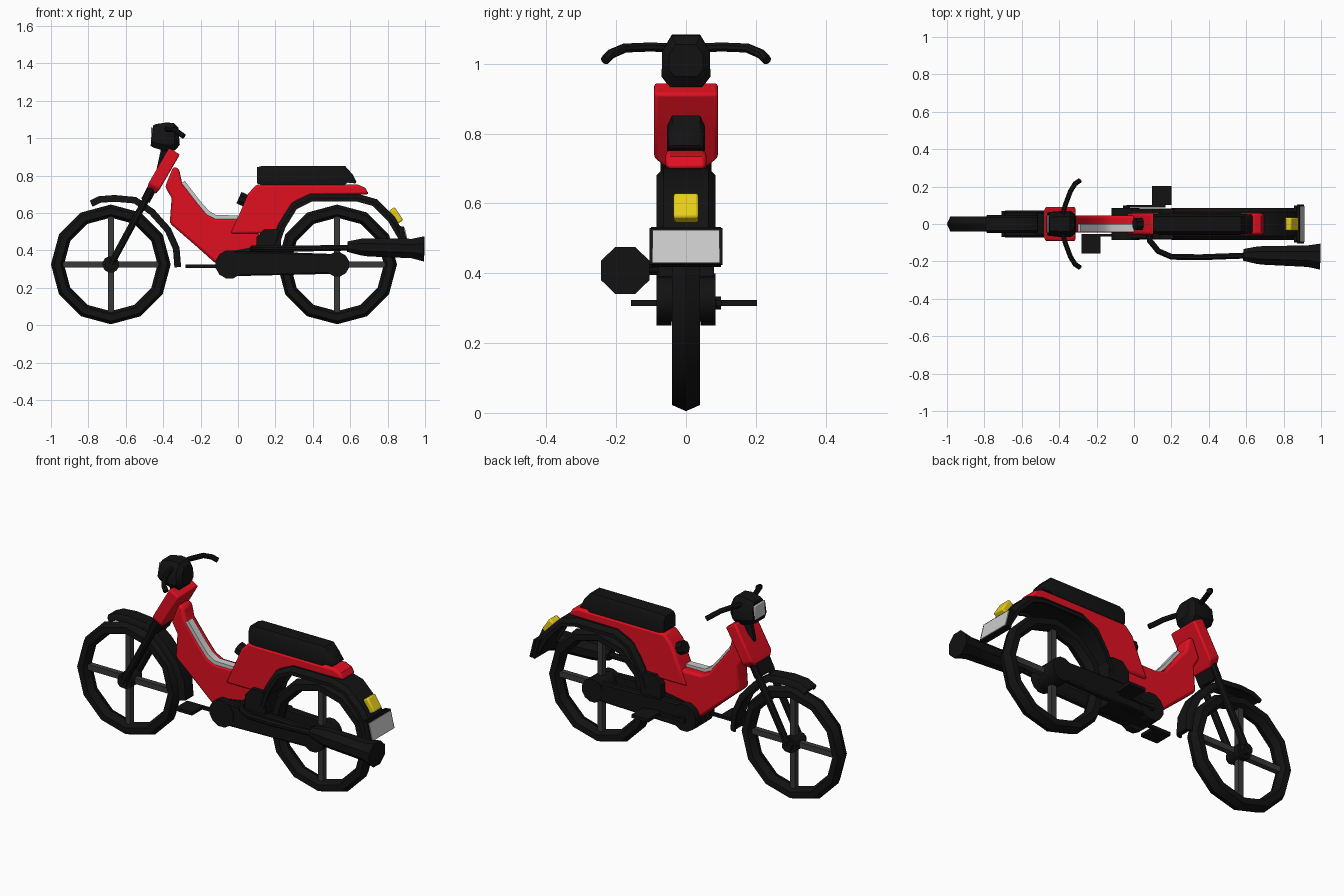
import bpy, bmesh, math
from mathutils import Vector

if "Cube" in bpy.data.objects:
    bpy.data.objects.remove(bpy.data.objects["Cube"])

X, Y, Z = Vector((1, 0, 0)), Vector((0, 1, 0)), Vector((0, 0, 1))


def material(name, rgb):
    m = bpy.data.materials.new(name)
    m.diffuse_color = (*rgb, 1)
    m.use_nodes = True
    m.node_tree.nodes["Principled BSDF"].inputs["Base Color"].default_value = m.diffuse_color
    return m


BLACK = material("black", (0.006, 0.006, 0.006))
RED = material("red", (0.75, 0.005, 0.015))
YELLOW = material("yellow", (0.8, 0.62, 0.01))
DARK = material("dark_metal", (0.04, 0.04, 0.04))


def finish(name, bm, mat, bevel=0, segments=2):
    bmesh.ops.recalc_face_normals(bm, faces=bm.faces)
    me = bpy.data.meshes.new(name)
    bm.to_mesh(me)
    bm.free()
    ob = bpy.data.objects.new(name, me)
    bpy.context.collection.objects.link(ob)
    if mat:
        me.materials.append(mat)
    if bevel:
        b = ob.modifiers.new("bevel", "BEVEL")
        b.width, b.segments, b.limit_method = bevel, segments, "ANGLE"
        b.angle_limit = math.radians(40)
    return ob


def circle(r, n=10):
    return [(r * math.cos(2 * math.pi * (i + .5) / n), r * math.sin(2 * math.pi * (i + .5) / n)) for i in range(n)]


def rect(w, h):
    return [(-w, -h), (w, -h), (w, h), (-w, h)]


def loft(name, path, section, mat, scales=None, ref=Y, bevel=0):
    """Sweep a closed section along a path; u follows ref, v = tangent x u."""
    bm = bmesh.new()
    path = [Vector(p) for p in path]
    rings = []
    for i, p in enumerate(path):
        t = (path[min(i + 1, len(path) - 1)] - path[max(i - 1, 0)]).normalized()
        u = (ref - t * ref.dot(t)).normalized()
        v = t.cross(u)
        su, sv = scales[i] if scales else (1, 1)
        rings.append([bm.verts.new(p + u * a * su + v * b * sv) for a, b in section])
    n = len(section)
    for r, s in zip(rings, rings[1:]):
        for k in range(n):
            bm.faces.new((r[k], r[(k + 1) % n], s[(k + 1) % n], s[k]))
    bm.faces.new(rings[0])
    bm.faces.new(rings[-1])
    return finish(name, bm, mat, bevel)


def plate(name, pts, y0, y1, mat, bevel=0, segments=2):
    """Extrude a side profile (x, z) across y."""
    bm = bmesh.new()
    f = bm.faces.new([bm.verts.new((x, y0, z)) for x, z in pts])
    ext = bmesh.ops.extrude_face_region(bm, geom=[f])["geom"]
    bmesh.ops.translate(bm, vec=(0, y1 - y0, 0), verts=[g for g in ext if isinstance(g, bmesh.types.BMVert)])
    return finish(name, bm, mat, bevel, segments)


def side(pts, y=0):
    return [(x, y, z) for x, z in pts]


def disc(name, x, z, y0, y1, r, mat, n=12):
    return loft(name, [(x, y0, z), (x, y1, z)], circle(r, n), mat, ref=X)


def channel(w, d, t):
    """U-shaped mudguard section with chamfered shoulders."""
    return [(-w, -d), (-w, 0), (-w * .75, t), (w * .75, t), (w, 0), (w, -d),
            (w - .012, -d), (w - .012, -.005), (-w + .012, -.005), (-w + .012, -d)]


# wheels
for tag, cx, hub in (("front", -.68, .045), ("rear", .53, .065)):
    bpy.ops.mesh.primitive_torus_add(location=(cx, 0, .325), rotation=(math.pi / 2, 0, 0), major_segments=12,
                                     minor_segments=6, major_radius=.285, minor_radius=.035)
    tyre = bpy.context.object
    tyre.name = tag + "_tyre"
    tyre.scale.z = 1.32
    tyre.data.materials.append(BLACK)
    loft(tag + "_spokes_level", [(cx - .262, 0, .325), (cx + .262, 0, .325)], rect(.015, .016), DARK)
    loft(tag + "_spokes_upright", [(cx, 0, .063), (cx, 0, .587)], rect(.015, .016), DARK)
    disc(tag + "_hub", cx, .325, -.045, .045, hub, BLACK)

# mudguards
loft("front_mudguard", side([(-.785, .65), (-.74, .672), (-.66, .678), (-.55, .668), (-.46, .605),
                             (-.375, .51), (-.33, .41), (-.322, .31)]), channel(.048, .018, .018), BLACK)
loft("rear_mudguard", side([(.2, .43), (.235, .53), (.3, .635), (.39, .68), (.64, .68), (.73, .655),
                            (.82, .565), (.885, .455)]), channel(.085, .02, .022), BLACK)

# front fork, crown and steering neck
for s in (-1, 1):
    loft("fork_leg", [(-.68, s * .055, .325), (-.45, s * .055, .75)], circle(.02, 8), BLACK)
    disc("fork_nut", -.68, .325, s * .045, s * .07, .03, BLACK, 8)
loft("fork_crown", [(-.495, 0, .665), (-.44, 0, .77)], rect(.06, .025), BLACK)
loft("steering_neck", [(-.41, 0, .82), (-.375, 0, .98)], circle(.03, 8), BLACK)
loft("head_shield", side([(-.463, .715), (-.447, .745), (-.34, .93)]), rect(.091, .034), RED,
     [(.65, .8), (1, 1), (1, 1)], bevel=.008)

# headlight and lens
loft("headlight", side([(-.46, 1.015), (-.445, 1.013), (-.385, 1.008), (-.34, 1.008), (-.315, 1.01)]),
     [(-.07, -.045), (-.045, -.078), (.045, -.078), (.07, -.045), (.068, .03), (.04, .076), (-.04, .076), (-.068, .03)],
     BLACK, [(.85, .72), (.92, .82), (1, 1), (1, .95), (.7, .6)])
loft("headlight_lens", side([(-.466, 1.015), (-.455, 1.015)]), rect(.048, .042), None, bevel=.008)

# handlebar
half = [(-.29, .232, 1.01), (-.315, .215, 1.028), (-.34, .175, 1.045), (-.368, .1, 1.048), (-.385, .04, 1.045)]
loft("handlebar", [(x, -y, z) for x, y, z in half] + half[::-1], circle(.014, 8), BLACK, ref=Z)

# main frame body
plate("step_through_body", [(-.39, .74), (-.345, .85), (-.315, .835), (-.3, .765), (-.215, .655), (-.165, .595),
                            (-.12, .572), (.02, .572), (.12, .48), (.1, .39), (-.02, .33), (-.12, .33),
                            (-.215, .415), (-.365, .545), (-.355, .68)], -.046, .046, RED, .014)
plate("rear_body_panel", [(-.04, .49), (.01, .6), (.055, .705), (.1, .752), (.64, .752), (.68, .735), (.7, .7),
                          (.39, .695), (.31, .66), (.25, .58), (.21, .49)], -.058, .058, RED, .012)
# footwell trim on one half of the step-through
loft("footwell_trim", [(x, -.021, z) for x, z in [(-.295, .765), (-.21, .655), (-.165, .604), (-.12, .577),
                                                  (.0, .575)]], rect(.021, .012), None)

# seat
loft("seat", side([(.102, .8), (.13, .8), (.57, .8), (.6, .783), (.63, .762)]),
     [(-.055, -.05), (.055, -.05), (.055, .02), (.04, .052), (-.04, .052), (-.055, .02)], BLACK,
     [(.95, .85), (1, 1), (1, 1), (.95, .5), (.9, .1)])

# fuel cap
loft("fuel_cap_neck", side([(.06, .655), (.02, .675)]), circle(.022, 8), BLACK)
loft("fuel_cap", side([(.045, .664), (.005, .682)]), circle(.036, 8), BLACK)

# engine and transmission cases on both sides
plate("engine_block", [(-.1, .27), (.2, .27), (.2, .41), (.1, .42), (-.08, .39)], -.05, .05, BLACK)
plate("engine_cylinder", [(.1, .39), (.1, .47), (.14, .515), (.21, .515), (.23, .49), (.23, .39)], -.08, .08, BLACK)
for s in (-1, 1):
    a, b = sorted((s * .044, s * .083))
    plate("transmission_case", [(-.03, .262), (.53, .275), (.53, .38), (.1, .395), (-.03, .395)], a, b, BLACK, .008, 1)
    disc("crank_cover", -.045, .325, a - .002, b + .002, .077, BLACK)
    disc("rear_hub_cover", .53, .325, a - .002, b + .002, .066, BLACK)

# pedals and cranks
disc("crank_axle", -.04, .315, -.085, .1, .02, BLACK, 8)
for tag, px, py, cy in (("left", -.23, -.107, -.06), ("right", .148, .153, .095)):
    loft(tag + "_crank", [(-.04, cy, .315), (px - .05 if px < 0 else px + .02, cy, .315)], rect(.007, .009), BLACK)
    loft(tag + "_pedal", [(px - .052, py, .315), (px + .052, py, .315)], rect(.051, .009), BLACK)

# exhaust
loft("exhaust_pipe", [(.08, -.05, .41), (.085, -.09, .41), (.13, -.145, .41), (.2, -.175, .41), (.35, -.178, .41),
                      (.62, -.168, .415)], circle(.017, 8), BLACK, ref=Z)
loft("muffler", [(.585, -.165, .42), (.66, -.167, .418), (.7, -.168, .416), (.93, -.172, .41), (.995, -.174, .408)],
     circle(.075, 8), BLACK, [(.45, .4), (.68, .65), (.72, .7), (.83, .75), (1, .97)])

# tail light and number plate
loft("tail_light", side([(.822, .622), (.868, .552)]), rect(.036, .018), YELLOW, bevel=.008)
loft("plate_bracket", side([(.862, .53), (.888, .42)]), rect(.1, .008), BLACK)
loft("plate_holder", side([(.878, .528), (.903, .425)]), rect(.105, .007), BLACK)
loft("number_plate", side([(.886, .522), (.908, .43)]), rect(.096, .005), None)

# soft shading with crisp edges
for ob in bpy.data.objects:
    ob.select_set(ob.type == "MESH")
bpy.context.view_layer.objects.active = bpy.data.objects["seat"]
bpy.ops.object.shade_smooth_by_angle(angle=math.radians(35))
